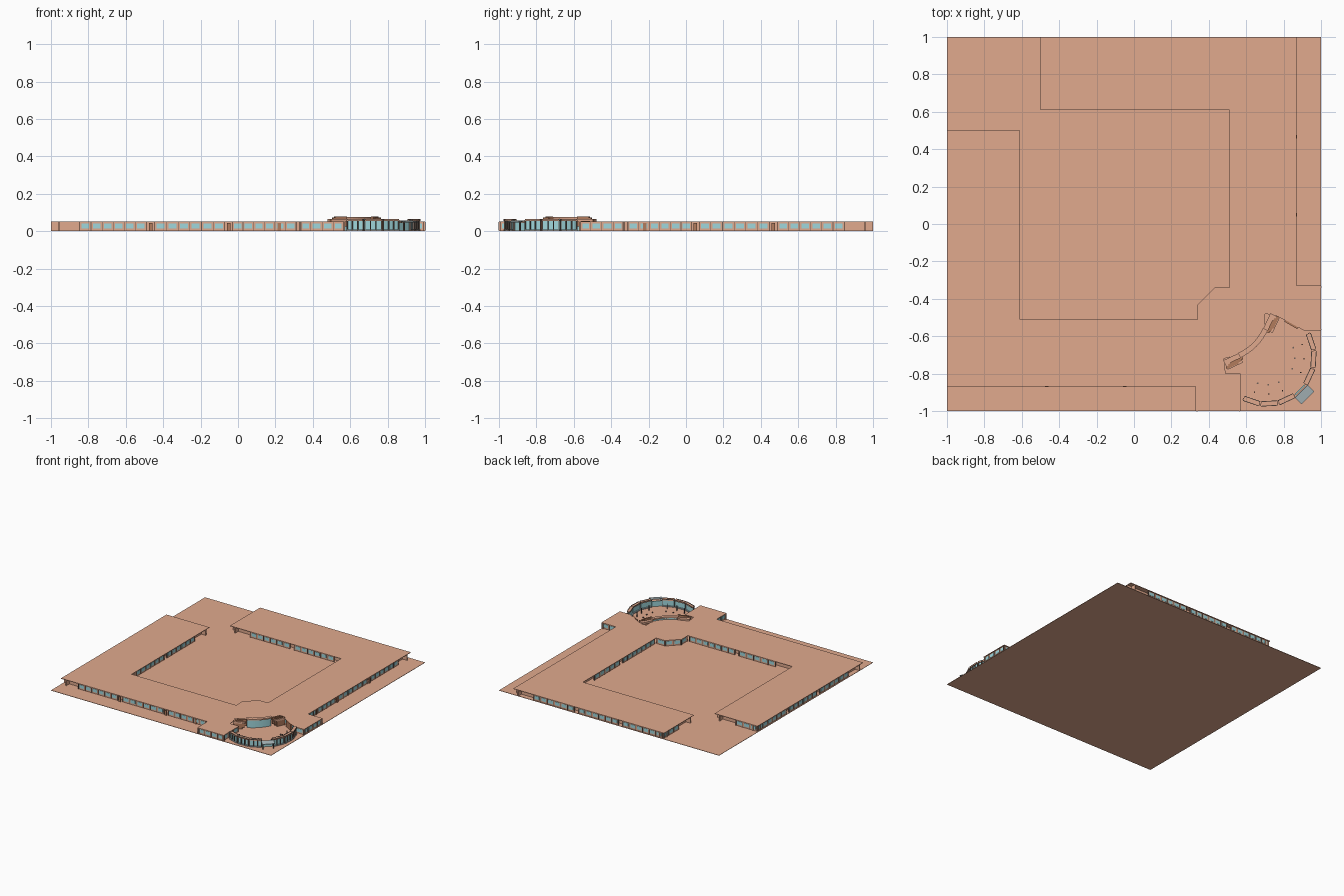
import bpy, bmesh, math
from mathutils import Vector, Matrix

if "Cube" in bpy.data.objects:
    bpy.data.objects.remove(bpy.data.objects["Cube"])


def material(name, rgb):
    m = bpy.data.materials.new(name)
    m.diffuse_color = (*rgb, 1)
    m.use_nodes = True
    m.node_tree.nodes["Principled BSDF"].inputs["Base Color"].default_value = m.diffuse_color
    return m


CLAY = material("clay", (0.75, 0.40, 0.27))
GLASS = material("glass", (0.35, 0.68, 0.72))
DARK = material("dark_frame", (0.16, 0.12, 0.10))
BROWN = material("brown", (0.45, 0.20, 0.11))
GREY = material("grey", (0.40, 0.48, 0.50))


class Part:
    """Collects boxes into one named object."""

    def __init__(self, name, mat):
        self.name, self.mat, self.bm = name, mat, bmesh.new()

    def box(self, c, size, angle=0.0, tilt=0.0):
        m = (Matrix.Translation(c) @ Matrix.Rotation(angle, 4, 'Z')
             @ Matrix.Rotation(tilt, 4, 'Y') @ Matrix.Diagonal((*size, 1)))
        bmesh.ops.create_cube(self.bm, size=1, matrix=m)

    def prism(self, pts, z0, z1):
        f = self.bm.faces.new([self.bm.verts.new((x, y, z0)) for x, y in pts])
        r = bmesh.ops.extrude_face_region(self.bm, geom=[f])
        vs = [g for g in r['geom'] if isinstance(g, bmesh.types.BMVert)]
        bmesh.ops.translate(self.bm, verts=vs, vec=(0, 0, z1 - z0))
        bmesh.ops.recalc_face_normals(self.bm, faces=self.bm.faces)

    def done(self):
        me = bpy.data.meshes.new(self.name)
        self.bm.to_mesh(me)
        self.bm.free()
        ob = bpy.data.objects.new(self.name, me)
        me.materials.append(self.mat)
        bpy.context.collection.objects.link(ob)


def mir(p):
    # the plan is symmetric about the diagonal through the pavilion
    return (-p[1], -p[0])


def arc(c, r, a0, a1, n):
    return [(c[0] + r * math.cos(math.radians(a0 + (a1 - a0) * i / n)),
             c[1] + r * math.sin(math.radians(a0 + (a1 - a0) * i / n))) for i in range(n + 1)]


# ground slab
ground = Part("ground_slab", CLAY)
ground.box((0, 0, 0.0015), (2, 2, 0.003))
ground.done()

# roof plate around the courtyard
AC = (0.45, -0.45)
south = [(-1, 0.5), (-1, -0.87), (0.33, -0.87), (0.33, -1), (0.57, -1),
         (0.57, -0.8), (0.49, -0.8), (0.48, -0.72)]
inner = [(0.43, -0.34), (0.34, -0.43), (0.34, -0.51), (-0.61, -0.51), (-0.61, 0.5)]
outline = (south + arc(AC, 0.275, -65, -25, 10)
           + [(0.70, -0.48), (0.76, -0.49), (0.91, -0.57)]
           + [mir(p) for p in south[4::-1]]
           + [(-0.5, 0.61), (0.51, 0.61), (0.51, -0.34)] + inner)
roof = Part("roof_plate", CLAY)
roof.prism(outline, 0.048, 0.052)
roof.done()

walls = Part("facade_walls", CLAY)
windows = Part("windows", GLASS)
mullions = Part("window_posts", DARK)


def wall(p, q, inset=0.008, glazed=True):
    # outside of the building lies to the right of p -> q
    p, q = Vector(p), Vector(q)
    d = (q - p).normalized()
    out = Vector((d.y, -d.x))
    L, a = (q - p).length, math.atan2(d.y, d.x)
    c = (p + q) / 2 - out * (inset + 0.004)
    walls.box((c.x, c.y, 0.026), (L, 0.008, 0.046), a)
    if not glazed:
        return
    n = max(1, round(L / 0.06))
    for i in range(n):
        w = p + d * L * (i + 0.5) / n - out * (inset - 0.0005)
        windows.box((w.x, w.y, 0.028), (L / n * 0.68, 0.003, 0.026), a)
    for i in range(n + 1):
        w = p + d * L * i / n - out * (inset - 0.001)
        mullions.box((w.x, w.y, 0.026), (0.003, 0.004, 0.045), a)


# glazed facade runs, each with its mirrored twin
runs = [((a, -0.87), (b, -0.87)) for a, b in ((-0.845, -0.49), (-0.445, -0.07), (-0.03, 0.31))]
runs += [((0.33, -1), (0.57, -1)), ((0.33, -0.87), (0.33, -1)), ((0.57, -1), (0.57, -0.8))]
runs += [((-0.61, a), (-0.61, b)) for a, b in ((-0.44, -0.08), (-0.04, 0.32))]
runs += [((a, -0.51), (b, -0.51)) for a, b in ((0.33, -0.08), (-0.12, -0.45))]
runs += [((-1, a), (-1, b)) for a, b in ((0.48, 0.12), (0.08, -0.28), (-0.32, -0.69))]
runs += [((-0.8, 0.5), (-0.99, 0.5)), ((0.51, -0.34), (0.43, -0.34))]
for p, q in runs:
    wall(p, q)
    if p != (0.57, -1):
        wall(mir(q), mir(p))
wall((0.91, -0.57), (1, -0.57))
wall((0.76, -0.49), (0.91, -0.57))
wall((0.43, -0.34), (0.34, -0.43))

# recessed walls behind the openings
for p, q in zip(outline, outline[1:] + outline[:1]):
    if (Vector(q) - Vector(p)).length > 0.3:
        wall(p, q, 0.04, False)
for part in (walls, windows, mullions):
    part.done()

# entrance doors in the gaps of the facades
doors = Part("doors", BROWN)
for x, y in ((-0.467, -0.868), (-0.05, -0.868), (0.22, -0.864)):
    doors.box((x, y, 0.023), (0.018, 0.008, 0.04))
    doors.box((*mir((x, y)), 0.023), (0.008, 0.018, 0.04))
doors.done()

# round open pavilion: glazed ring of straight bays
C, R = (0.71, -0.71), 0.25
glass = Part("pavilion_glass", GLASS)
frame = Part("pavilion_frame", DARK)
cap = Part("pavilion_cap", CLAY)
base = Part("pavilion_base", GREY)


def at(r, deg, z):
    a = math.radians(deg)
    return (C[0] + r * math.cos(a), C[1] + r * math.sin(a), z)


STEP = 22
for side in (-1, 1):
    for k in range(3):
        deg = -45 + side * (20 + STEP * k)
        a = math.radians(deg)
        w = 2 * R * math.tan(math.radians(STEP / 2)) - 0.008
        base.box(at(R, deg, 0.006), (0.026, w, 0.008), a)
        glass.box(at(R, deg, 0.032), (0.008, w, 0.046), a)
        cap.box(at(R, deg, 0.0585), (0.026, w, 0.009), a)
        for off in (-0.012, 0.012):
            frame.box(at(R + off, deg, 0.0635), (0.004, w, 0.004), a)
        for j in (-0.5, -0.17, 0.17, 0.5):
            frame.box(at(R + 0.008, deg + j * (STEP - 2), 0.031), (0.012, 0.005, 0.06), a)
        # slim columns and stools inside
        frame.box(at(R - 0.05, deg, 0.024), (0.006, 0.006, 0.042), a)
        frame.box(at(R - 0.10, deg, 0.006), (0.008, 0.008, 0.008), a)
# pavilion entrance with sloping canopy
d45 = math.radians(-45)
glass.box(at(R, -45, 0.025), (0.006, 0.075, 0.044), d45)
base.box(at(R + 0.035, -45, 0.052), (0.05, 0.095, 0.004), d45, 0.15)
for s in (-8, 8):
    frame.box(at(R + 0.045, -45 + s, 0.025), (0.006, 0.006, 0.046), d45)
for part in (glass, frame, cap, base):
    part.done()

# raised curved beam between the pavilion and the main roof
beam = Part("curved_beam", CLAY)
beam.prism(arc(AC, 0.29, -66, -24, 12) + arc(AC, 0.262, -24, -66, 12), 0.066, 0.077)
beam.done()
front = Part("curved_glass_wall", GLASS)
front.prism(arc(AC, 0.28, -64, -26, 12) + arc(AC, 0.272, -26, -64, 12), 0.003, 0.066)
front.done()

# end blocks and steps on both sides of the curved beam
blocks = Part("beam_end_blocks", CLAY)
stairs = Part("steps", BROWN)
for m in (False, True):
    def put(part, x, y, z, size, deg):
        if m:
            (x, y), deg = mir((x, y)), -90 - deg
        part.box((x, y, z), size, math.radians(deg))
    put(blocks, 0.53, -0.735, 0.056, (0.09, 0.055, 0.016), 25)
    for i in range(3):
        put(stairs, 0.525 + 0.012 * i, -0.755 + 0.012 * i, 0.034 + 0.009 * i,
            (0.07, 0.014, 0.062 - 0.004 * i), 25)
stairs.box((0.84, -0.537, 0.028), (0.08, 0.01, 0.052), math.radians(-30))
blocks.done()
stairs.done()
